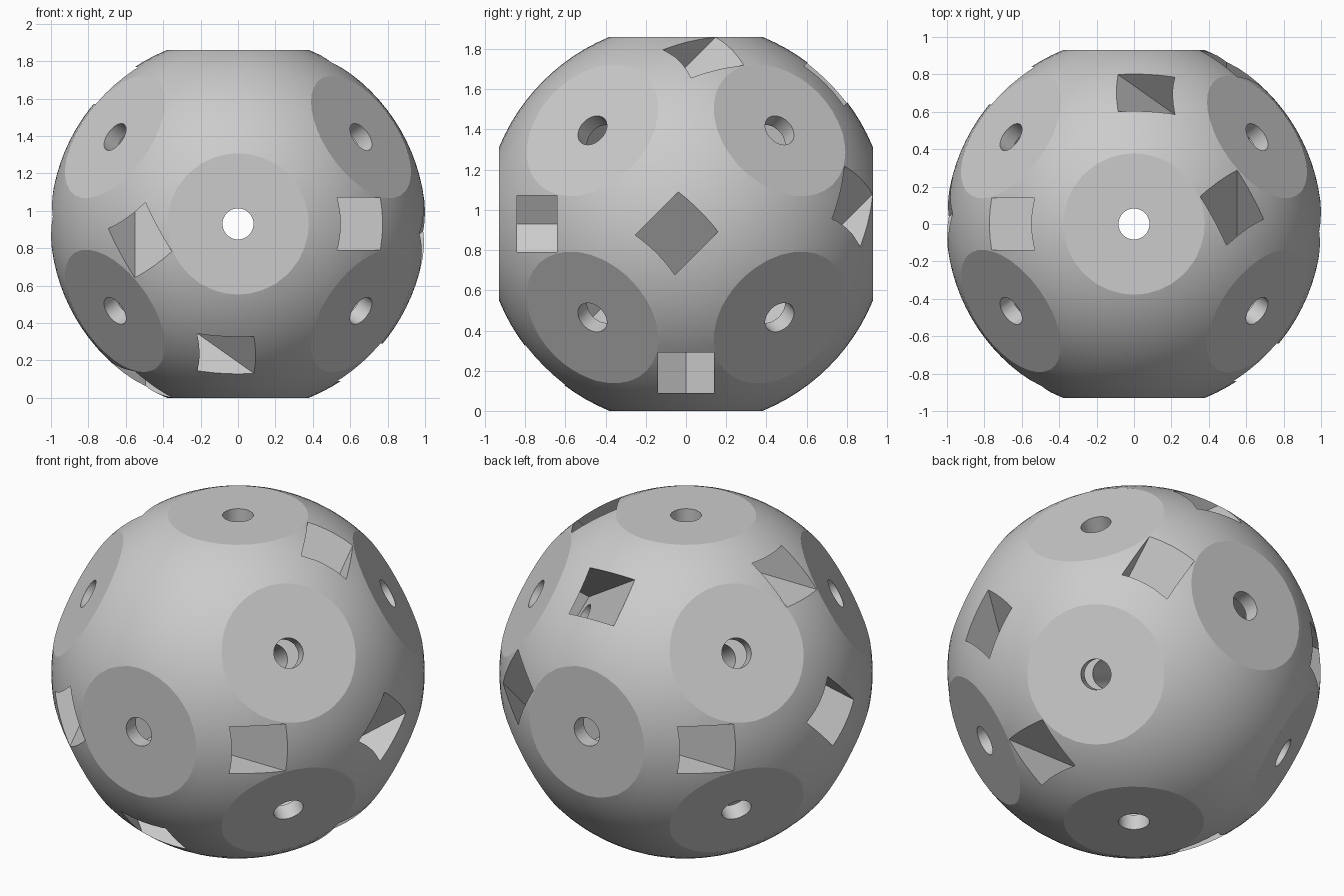
import bpy, bmesh
from math import sqrt, radians
from mathutils import Vector, Matrix

cube = bpy.data.objects.get("Cube")
if cube:
    bpy.data.objects.remove(cube, do_unlink=True)

RADIUS = 1.004          # ball
FLAT = 0.93             # distance of each flat from the centre
HOLE = 0.083            # bolt hole radius
H = sqrt(0.5)

# One flat direction per axis, with the direction its nut slot opens towards
AXES = [(Vector(n), Vector(t)) for n, t in [
    ((0, -1, 0), (1, 0, 0)),
    ((0, 0, 1), (-1, 0, 0)),
    ((H, -.5, -.5), (H, .5, .5)),
    ((H, .5, .5), (-H, .5, .5)),
    ((H, -.5, .5), (0, H, H)),
    ((-H, -.5, .5), (0, -H, -H)),
]]


def link(name, bm):
    bmesh.ops.recalc_face_normals(bm, faces=bm.faces[:])
    mesh = bpy.data.meshes.new(name)
    bm.to_mesh(mesh)
    bm.free()
    obj = bpy.data.objects.new(name, mesh)
    bpy.context.collection.objects.link(obj)
    obj.location.z = FLAT
    return obj


def hole_cutter(n):
    bm = bmesh.new()
    turn = n.to_track_quat('Z', 'Y').to_matrix().to_4x4()
    bmesh.ops.create_cone(bm, cap_ends=True, segments=48, radius1=HOLE,
                          radius2=HOLE, depth=3, matrix=turn)
    return link("bolt_hole_cutter", bm)


def slot_cutter(n, t):
    """Slot for a hexagonal nut: pointed inner end, open outer end."""
    w = n.cross(t)
    half = 0.14
    tip, shoulder = -2 * half / sqrt(3), -half / sqrt(3)
    outline = [(tip, 0), (shoulder, half), (1.2, half),
               (1.2, -half), (shoulder, -half)]
    bm = bmesh.new()
    low, high = [[bm.verts.new(n * depth + t * a + w * b) for a, b in outline]
                 for depth in (0.64, 0.84)]
    bm.faces.new(low)
    bm.faces.new(high[::-1])
    for i in range(len(outline)):
        bm.faces.new((low[i - 1], high[i - 1], high[i], low[i]))
    return link("nut_slot_cutter", bm)


# Ball with twelve flats
bm = bmesh.new()
bmesh.ops.create_uvsphere(bm, u_segments=96, v_segments=48, radius=RADIUS,
                          matrix=Matrix.Rotation(radians(90), 4, 'Y'))
for n, t in AXES:
    for d in (n, -n):
        bmesh.ops.bisect_plane(
            bm, geom=bm.verts[:] + bm.edges[:] + bm.faces[:],
            plane_co=d * FLAT, plane_no=d)
        cap = [f for f in bm.faces if f.calc_center_median().dot(d) > FLAT + 1e-5]
        bmesh.ops.dissolve_faces(bm, faces=cap)
ball = link("connector_ball", bm)

bpy.ops.object.select_all(action='DESELECT')
ball.select_set(True)
bpy.context.view_layer.objects.active = ball


def cut_away(cutter):
    cutter.hide_render = True
    mod = ball.modifiers.new("cut", 'BOOLEAN')
    mod.operation = 'DIFFERENCE'
    mod.solver = 'MANIFOLD'
    mod.object = cutter
    bpy.context.view_layer.update()
    bpy.ops.object.modifier_apply(modifier=mod.name)
    bpy.data.objects.remove(cutter, do_unlink=True)


# Through holes and nut slots
for n, t in AXES:
    cut_away(hole_cutter(n))
    cut_away(slot_cutter(n, t))
    cut_away(slot_cutter(-n, -t))

# Plain grey
grey = bpy.data.materials.new("grey")
grey.use_nodes = True
colour = (0.6, 0.6, 0.6, 1)
grey.diffuse_color = colour
grey.node_tree.nodes["Principled BSDF"].inputs["Base Color"].default_value = colour
ball.data.materials.clear()
ball.data.materials.append(grey)

bpy.ops.object.shade_smooth_by_angle(angle=radians(12))
